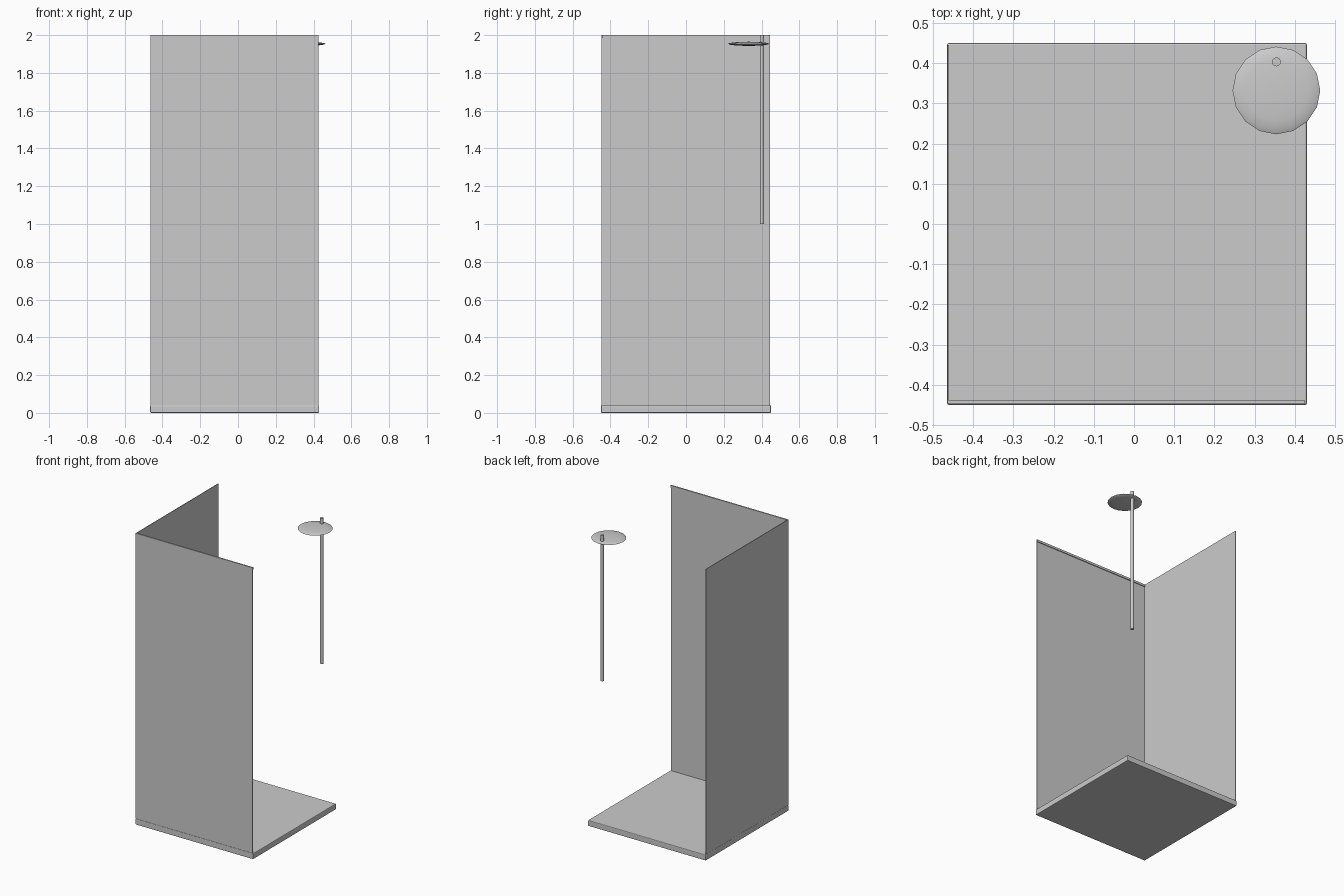
import bpy

if "Cube" in bpy.data.objects:
    bpy.data.objects.remove(bpy.data.objects["Cube"])

grey = bpy.data.materials.new("light grey")
grey.diffuse_color = (0.6, 0.6, 0.6, 1)
grey.use_nodes = True
grey.node_tree.nodes["Principled BSDF"].inputs["Base Color"].default_value = grey.diffuse_color


def finish(name, smooth=False):
    ob = bpy.context.object
    ob.name = name
    ob.data.materials.append(grey)
    if smooth:
        bpy.ops.object.shade_smooth_by_angle()
    return ob


def box(name, lo, hi, bevel=0):
    mid = [(a + b) / 2 for a, b in zip(lo, hi)]
    bpy.ops.mesh.primitive_cube_add(size=1, location=mid)
    bpy.context.object.scale = [b - a for a, b in zip(lo, hi)]
    bpy.ops.object.transform_apply(location=False, rotation=False, scale=True)
    ob = finish(name)
    if bevel:
        mod = ob.modifiers.new("rounded edge", 'BEVEL')
        mod.width = bevel
        mod.segments = 2
    return ob


# Shower tray
box("tray", (-0.465, -0.45, 0), (0.43, 0.45, 0.04), 0.005)

# Thin front and left screens, with a rail along the front top edge
box("front_screen", (-0.463, -0.448, 0.04), (0.425, -0.444, 1.99))
box("left_screen", (-0.464, -0.445, 0.04), (-0.460, 0.445, 2.0))
box("front_top_rail", (-0.463, -0.448, 1.985), (0.425, -0.439, 2.0))

# Shower pole
bpy.ops.mesh.primitive_cylinder_add(vertices=16, radius=0.011, depth=1.0,
                                    location=(0.354, 0.403, 1.5))
finish("shower_pole", True)

# Flattened shower head
bpy.ops.mesh.primitive_uv_sphere_add(segments=16, ring_count=8, radius=1,
                                     location=(0.354, 0.332, 1.954))
bpy.context.object.scale = (0.109, 0.109, 0.011)
bpy.ops.object.transform_apply(location=False, rotation=False, scale=True)
finish("shower_head", True)
